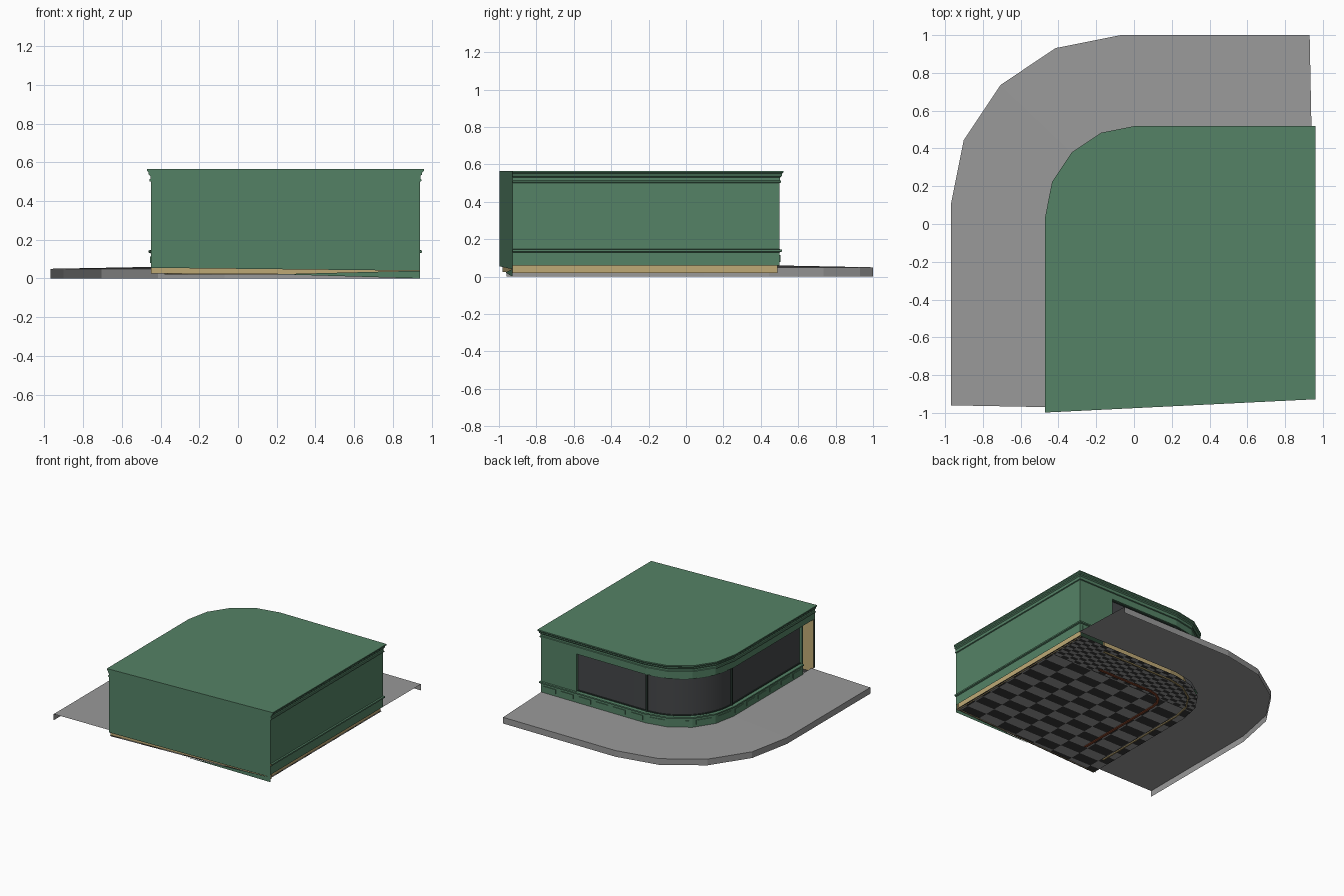
import bpy, bmesh, math
from mathutils import Vector

if "Cube" in bpy.data.objects:
    bpy.data.objects.remove(bpy.data.objects["Cube"])


def material(name, r, g, b):
    m = bpy.data.materials.new(name)
    m.use_nodes = True
    m.diffuse_color = (r, g, b, 1)
    m.node_tree.nodes["Principled BSDF"].inputs["Base Color"].default_value = (r, g, b, 1)
    return m


GREEN = material("green paint", 0.09, 0.225, 0.133)
PAVING = material("grey paving", 0.32, 0.32, 0.32)
GLASS = material("dark glass", 0.06, 0.063, 0.067)
FRAME = material("dark frame", 0.025, 0.045, 0.035)
TAN = material("tan plaster", 0.52, 0.40, 0.18)
BLACK = material("black tile", 0.04, 0.04, 0.04)
BROWN = material("brown wood", 0.25, 0.06, 0.025)

RIGHT, BACK, LEFT = 0.94, 0.5, -0.45
DOOR_Y, PILLAR_X = -0.84, 0.63
GROUND, SILL, HEAD, TOP = 0.06, 0.147, 0.45, 0.565


def add_object(name, bm, *mats):
    me = bpy.data.meshes.new(name)
    bm.to_mesh(me)
    bm.free()
    for m in mats:
        me.materials.append(m)
    ob = bpy.data.objects.new(name, me)
    bpy.context.collection.objects.link(ob)
    return ob


def smooth(ob, degrees=40):
    bpy.ops.object.select_all(action="DESELECT")
    ob.select_set(True)
    bpy.context.view_layer.objects.active = ob
    bpy.ops.object.shade_smooth_by_angle(angle=math.radians(degrees))


def front_y(x):
    # the front wall runs at a slight slant
    return -0.975 + 0.049 * x


def arc(cx, cy, r, steps=4):
    turns = [math.pi / 2 * (1 + i / steps) for i in range(steps + 1)]
    return [(cx + r * math.cos(t), cy + r * math.sin(t)) for t in turns]


def corner(d, steps=4):
    return arc(0.01, 0.04, 0.46 + d, steps)


def full_path(d):
    x, lx = RIGHT + d, LEFT - d
    return [(x, front_y(x)), (x, BACK + d)] + corner(d) + [(lx, front_y(lx))]


def plinth_path(d):
    return full_path(d)[:-1] + [(LEFT - d, DOOR_Y)]


def window_path(d):
    return [(PILLAR_X, BACK + d)] + corner(d, 12) + [(LEFT - d, DOOR_Y)]


def solid_path(d):
    return full_path(d)[:2] + [(PILLAR_X, BACK + d)]


def sweep(name, mat, path, profile, closed=False, cap=False):
    """Run a profile of (outward offset, height) along a path."""
    bm = bmesh.new()
    rings = [[bm.verts.new((x, y, z)) for x, y in path(d)] for d, z in profile]
    for a, b in zip(rings, rings[1:]):
        n = len(a)
        for i in range(n if closed else n - 1):
            j = (i + 1) % n
            bm.faces.new((a[i], a[j], b[j], b[i]))
    if cap:
        bm.faces.new(rings[-1])
    bmesh.ops.recalc_face_normals(bm, faces=bm.faces)
    return add_object(name, bm, mat)


def sheet(name, mat, points):
    bm = bmesh.new()
    bm.faces.new([bm.verts.new(p) for p in points])
    return add_object(name, bm, mat)


def box(name, mat, centre, size, angle=0):
    bm = bmesh.new()
    bmesh.ops.create_cube(bm, size=1)
    bmesh.ops.scale(bm, vec=size, verts=bm.verts)
    ob = add_object(name, bm, mat)
    ob.location = centre
    ob.rotation_euler.z = angle
    return ob


# Shell: moulded plinth, plain walls, cornice with roof
sweep("plinth", GREEN, plinth_path,
      [(0, GROUND), (0, 0.13), (0.012, 0.134), (0.012, 0.145), (0, SILL), (-0.02, SILL)])
sweep("side_wall", GREEN, solid_path, [(0, SILL), (0, HEAD)])
sweep("cornice_and_roof", GREEN, full_path,
      [(-0.02, HEAD), (0, HEAD), (0, 0.5), (0.008, 0.503), (0.008, 0.512), (0.003, 0.515),
       (0.003, 0.53), (0.012, 0.538), (0.012, 0.548), (0.02, 0.556), (0.02, TOP)],
      closed=True, cap=True)


def front(x, z, inset=0):
    return (x, front_y(x) + inset, z)


sheet("front_wall", GREEN, [front(LEFT, 0.055), front(RIGHT, 0.04), front(RIGHT, HEAD), front(LEFT, HEAD)])
sheet("front_skirt", GREEN, [front(0.2, 0.022), front(RIGHT, 0), front(RIGHT, 0.04)])
box("pillar_return", GREEN, (PILLAR_X, BACK - 0.015, (SILL + HEAD) / 2), (0.008, 0.03, HEAD - SILL))

# Plaster lining behind the solid walls, ending just below them
sheet("front_lining", TAN, [front(LEFT, 0.025, 0.015), front(RIGHT, 0.02, 0.015),
                            front(RIGHT, HEAD, 0.015), front(LEFT, HEAD, 0.015)])
lx = RIGHT - 0.015
sheet("side_lining", TAN, [(lx, front_y(lx), 0.02), (lx, BACK - 0.01, 0.02),
                           (lx, BACK - 0.01, HEAD), (lx, front_y(lx), HEAD)])

# Curved window with mullions and rails
smooth(sweep("window_glass", GLASS, window_path, [(-0.02, SILL), (-0.02, HEAD)]))
for name, z in (("window_bottom_rail", SILL), ("window_top_rail", HEAD - 0.008)):
    smooth(sweep(name, FRAME, window_path, [(-0.02, z), (-0.014, z), (-0.014, z + 0.008), (-0.02, z + 0.008)]))
for i, (x, y) in enumerate([(0.01, BACK - 0.015), (LEFT + 0.015, 0.04)]):
    box("mullion_%d" % i, FRAME, (x, y, (SILL + HEAD) / 2), (0.014, 0.014, HEAD - SILL))

# Doorway posts
box("door_post_inner", GREEN, (LEFT + 0.015, DOOR_Y, (GROUND + HEAD) / 2), (0.03, 0.014, HEAD - GROUND))
box("door_post_outer", FRAME, (LEFT + 0.006, front_y(LEFT) + 0.008, (GROUND + HEAD) / 2),
    (0.012, 0.012, HEAD - GROUND))

# Raised panels along the plinth under the windows
outline = corner(0)
runs = [((RIGHT, BACK), outline[0], 6)]
runs += [(a, b, 1) for a, b in zip(outline, outline[1:])]
runs += [(outline[-1], (LEFT, DOOR_Y), 6)]
for r, (a, b, count) in enumerate(runs):
    a, b = Vector(a), Vector(b)
    step = (b - a) / count
    for i in range(count):
        mid = a + step * (i + 0.5)
        box("plinth_panel_%d_%d" % (r, i), GREEN, (mid.x, mid.y, 0.097),
            (step.length * 0.7, 0.01, 0.035), math.atan2(step.y, step.x))

# Pavement: gently sloping top with a kerb on the outer edge
inner = [(RIGHT, BACK - 0.01)] + corner(-0.01) + [(LEFT + 0.01, -0.97)]
outer = [(0.93, 1)] + arc(-0.07, 0.1, 0.9) + [(-0.97, -0.96)]
bm = bmesh.new()
rows = [[bm.verts.new((x, y, z)) for x, y in pts]
        for pts, z in ((inner, GROUND), (outer, 0.05), (outer, 0))]
for a, b in zip(rows, rows[1:]):
    for i in range(len(a) - 1):
        bm.faces.new((a[i], b[i], b[i + 1], a[i + 1]))
bmesh.ops.recalc_face_normals(bm, faces=bm.faces)
add_object("pavement", bm, PAVING)


# Chequered floor: coarse tiles in the room, fine tiles along the back
def tiled_floor(name, low, high, sx, sy):
    bm = bmesh.new()
    bm.faces.new([bm.verts.new((x, y, 0.028)) for x, y in full_path(-0.005)])

    def cut(co, no, **kw):
        geom = bm.verts[:] + bm.edges[:] + bm.faces[:]
        bmesh.ops.bisect_plane(bm, geom=geom, plane_co=co, plane_no=no, **kw)

    cut((0, low, 0), (0, 1, 0), clear_inner=True)
    cut((0, high, 0), (0, 1, 0), clear_outer=True)
    for i in range(-int(1 / sx), int(1 / sx) + 1):
        cut((i * sx, 0, 0), (1, 0, 0))
    for i in range(1, int((high - low) / sy) + 1):
        cut((0, low + i * sy, 0), (0, 1, 0))
    for f in bm.faces:
        c = f.calc_center_median()
        f.material_index = (math.floor(c.x / sx) + math.floor((c.y - low) / sy)) % 2
    add_object(name, bm, PAVING, BLACK)


tiled_floor("room_floor", -1.02, 0.16, 0.18, 0.09)
tiled_floor("back_floor", 0.16, 0.52, 0.06, 0.03)


# Counter and bench bases following the curved corner
def counter_path(d):
    return [(0.5, BACK + d)] + corner(d) + [(LEFT - d, -0.74)]


def bench_path(d):
    return [(0.65, BACK + d)] + corner(d) + [(LEFT - d, -0.8)]


def curb(name, mat, path, d, width, low, high):
    sweep(name, mat, path, [(d, low), (d, high), (d - width, high), (d - width, low), (d, low)])


curb("counter_base", BROWN, counter_path, -0.29, 0.02, 0.022, 0.2)
curb("bench_base", TAN, bench_path, -0.07, 0.012, 0.02, 0.12)
